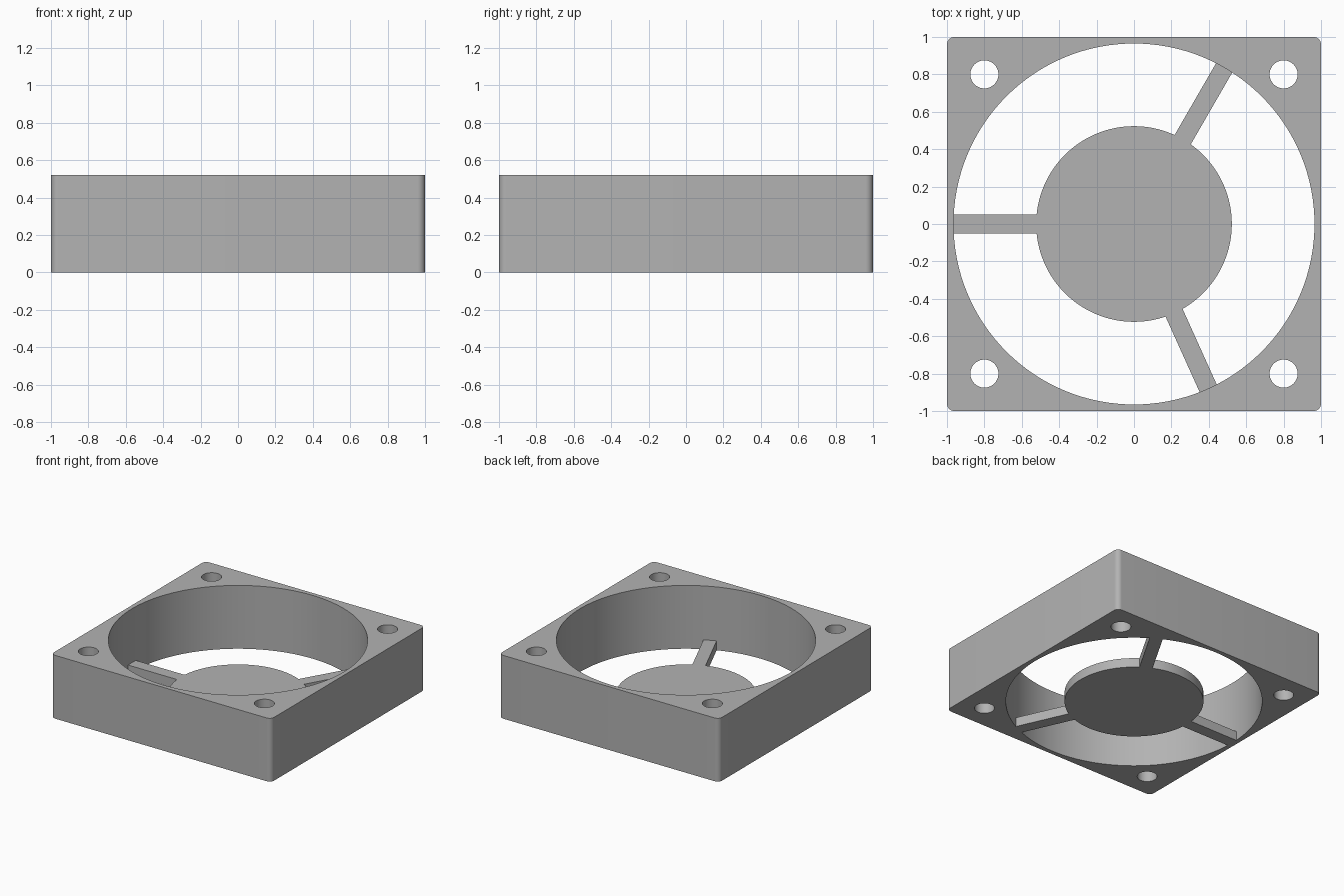
import bpy, bmesh
from math import cos, sin, pi, radians, hypot

cube = bpy.data.objects.get("Cube")
if cube:
    bpy.data.objects.remove(cube)

HEIGHT, THIN = 0.52, 0.077
BORE, HUB, SPOKE_W = 0.965, 0.523, 0.1

grey = bpy.data.materials.new("plain_grey")
grey.use_nodes = True
COLOUR = (0.45, 0.45, 0.45, 1)
grey.diffuse_color = COLOUR
grey.node_tree.nodes["Principled BSDF"].inputs["Base Color"].default_value = COLOUR


def circle(r, n, cx=0, cy=0):
    return [(cx + r * cos(2 * pi * i / n), cy + r * sin(2 * pi * i / n)) for i in range(n)]


def rounded_square(half, r, steps=8):
    pts = []
    for k, (sx, sy) in enumerate([(1, 1), (-1, 1), (-1, -1), (1, -1)]):
        for i in range(steps + 1):
            a = (k + i / steps) * pi / 2
            pts.append((sx * (half - r) + r * cos(a), sy * (half - r) + r * sin(a)))
    return pts


def plate(name, loops, height):
    """Extrude a filled outline (first loop) with holes (other loops) up from z = 0."""
    curve = bpy.data.curves.new(name + "_outline", 'CURVE')
    curve.dimensions, curve.fill_mode = '2D', 'BOTH'
    curve.extrude = height / 2
    for loop in loops:
        s = curve.splines.new('POLY')
        s.points.add(len(loop) - 1)
        for p, (x, y) in zip(s.points, loop):
            p.co = (x, y, 0, 1)
        s.use_cyclic_u = True
    obj = bpy.data.objects.new(name, curve)
    bpy.context.collection.objects.link(obj)
    bpy.ops.object.select_all(action='DESELECT')
    obj.select_set(True)
    bpy.context.view_layer.objects.active = obj
    bpy.ops.object.convert(target='MESH')
    obj = bpy.context.object
    obj.name = name
    # Weld caps to walls and lift onto the ground
    bm = bmesh.new()
    bm.from_mesh(obj.data)
    bmesh.ops.remove_doubles(bm, verts=bm.verts, dist=1e-5)
    bmesh.ops.translate(bm, verts=bm.verts, vec=(0, 0, height / 2))
    bmesh.ops.recalc_face_normals(bm, faces=bm.faces)
    bm.to_mesh(obj.data)
    bm.free()
    obj.data.materials.clear()
    obj.data.materials.append(grey)
    bpy.ops.object.shade_smooth_by_angle(angle=radians(30))
    return obj


# Square housing with the round bore and four screw holes
screw_holes = [circle(0.075, 40, sx * 0.8, sy * 0.8) for sx in (-1, 1) for sy in (-1, 1)]
plate("housing", [rounded_square(1, 0.04), circle(BORE, 128)] + screw_holes, HEIGHT)

# Motor mount disc, flush with the underside
plate("hub_disc", [circle(HUB, 128)], THIN)

# Three struts from the disc to the bore wall
inner = hypot(HUB, 0) - 0.005
outer = BORE + 0.003
w = SPOKE_W / 2
for name, angle in (("side_strut", 180), ("back_strut", 60), ("front_strut", -65.7)):
    strut = plate(name, [[(inner, -w), (outer, -w), (outer, w), (inner, w)]], THIN)
    strut.rotation_euler.z = radians(angle)
